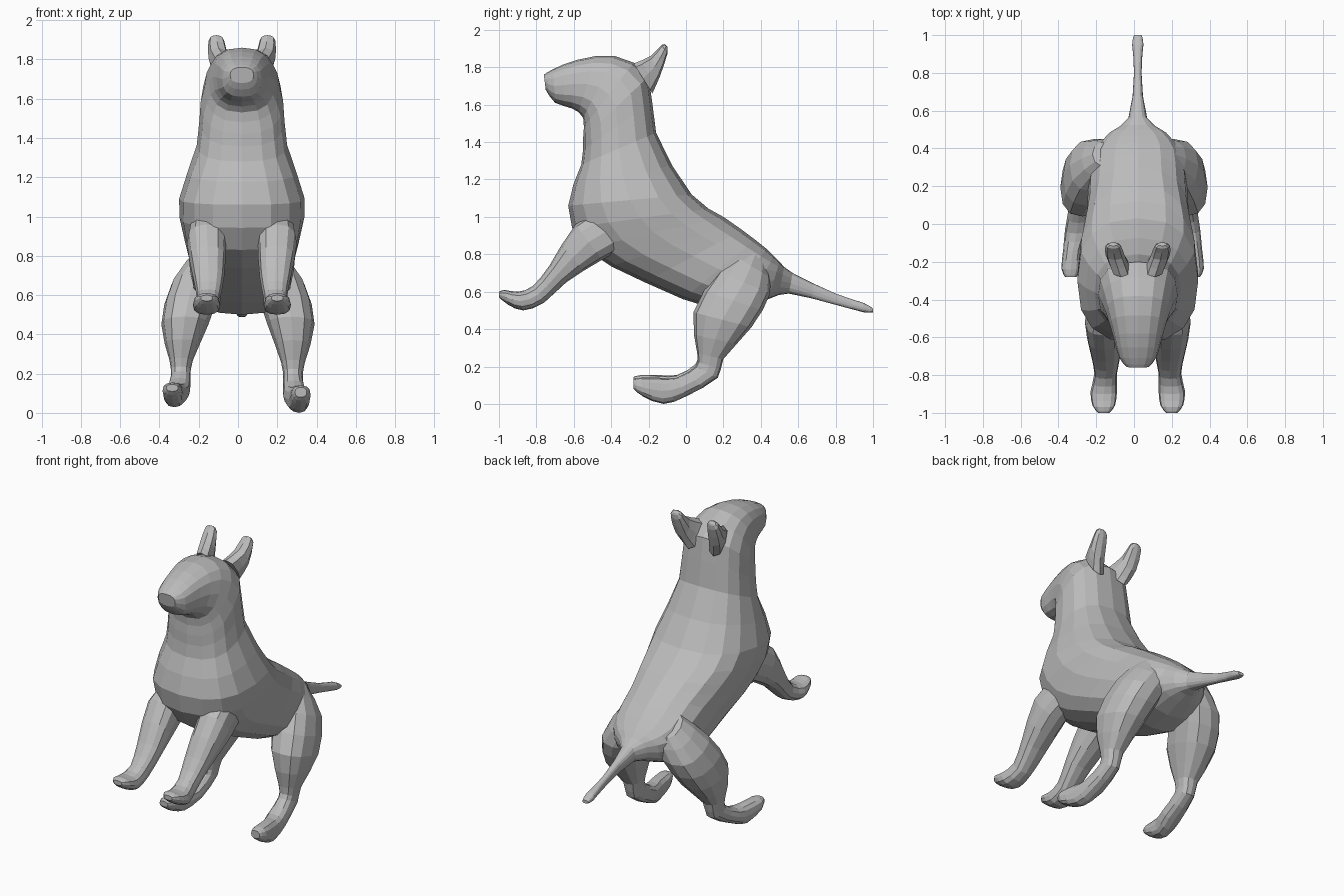
import bpy, bmesh, math
from mathutils import Vector

cube = bpy.data.objects.get("Cube")
if cube:
    bpy.data.objects.remove(cube, do_unlink=True)

grey = bpy.data.materials.new("plain grey")
grey.use_nodes = True
colour = (.5, .5, .5, 1)
grey.diffuse_color = colour
grey.node_tree.nodes["Principled BSDF"].inputs["Base Color"].default_value = colour

MIDDLE = .02  # the animal's own centre line


def halfway(before, start, end, after):
    """Smooth spline value in the middle of a span, for every ring setting."""
    return [(9 * (b + c) - a - d) / 16
            for a, b, c, d in zip(before, start, end, after)]


def refine(rings):
    """Add one smoothly interpolated ring between each pair of rings."""
    padded = [rings[0], *rings, rings[-1]]
    result = []
    for group in zip(padded, padded[1:], padded[2:], padded[3:]):
        result += [group[1], halfway(*group)]
    return result + [rings[-1]]


def rounded(value):
    """Slightly square off a circular coordinate."""
    return math.copysign(abs(value) ** .8, value)


def loft(name, rings, sides, sign=1):
    """Skin a tube; a ring is upper y, z, lower y, z, half width, sideways offset."""
    bm = bmesh.new()
    loops = []
    for upper_y, upper_z, lower_y, lower_z, width, offset in refine(rings):
        x = MIDDLE + sign * offset
        upper = Vector((x, upper_y, upper_z))
        lower = Vector((x, lower_y, lower_z))
        centre = (upper + lower) / 2
        across = Vector((width, 0, 0))
        loop = []
        for i in range(sides):
            angle = math.tau * i / sides
            point = centre + (upper - centre) * rounded(math.cos(angle))
            loop.append(bm.verts.new(point + across * rounded(math.sin(angle))))
        loops.append(loop)
    for first, second in zip(loops, loops[1:]):
        for i in range(sides):
            bm.faces.new((first[i - 1], first[i], second[i], second[i - 1]))
    # Close both ends
    bm.faces.new(loops[0])
    bm.faces.new(loops[-1])
    bmesh.ops.recalc_face_normals(bm, faces=bm.faces)
    mesh = bpy.data.meshes.new(name)
    bm.to_mesh(mesh)
    bm.free()
    mesh.materials.append(grey)
    bpy.context.collection.objects.link(bpy.data.objects.new(name, mesh))


# Head, neck, trunk and tail in one sweep from the nose
body = [
    (-.76, 1.76, -.75, 1.68, .06, 0),
    (-.71, 1.79, -.7, 1.61, .1, 0),
    (-.58, 1.84, -.61, 1.58, .13, 0),
    (-.38, 1.86, -.55, 1.53, .17, 0),
    (-.2, 1.75, -.55, 1.42, .21, 0),
    (-.16, 1.45, -.56, 1.28, .23, 0),
    (.03, 1.12, -.63, 1.06, .32, 0),
    (.2, 1, -.54, .83, .3, 0),
    (.3, .93, -.22, .65, .27, 0),
    (.43, .83, .18, .5, .25, 0),
    (.5, .76, .44, .56, .16, 0),
    (.57, .7, .55, .59, .05, 0),
    (.8, .59, .8, .53, .02, 0),
    (.95, .54, .95, .49, .03, 0),
    (1, .51, 1, .49, .02, 0),
]

# Front leg from shoulder to paw
front_leg = [
    (-.42, 1.06, -.28, .86, .08, .17),
    (-.59, .96, -.45, .77, .1, .18),
    (-.73, .74, -.64, .65, .08, .17),
    (-.82, .63, -.76, .54, .06, .17),
    (-.9, .6, -.87, .5, .07, .18),
    (-.97, .61, -.95, .53, .06, .18),
    (-1, .6, -1, .57, .03, .18),
]

# Hind leg from hip to toes
hind_leg = [
    (.3, .86, .44, .74, .11, .09),
    (.17, .71, .45, .59, .13, .19),
    (.04, .49, .35, .41, .12, .25),
    (.06, .27, .2, .24, .06, .26),
    (.05, .2, .17, .14, .05, .26),
    (-.05, .14, 0, .04, .06, .27),
    (-.14, .14, -.12, 0, .05, .29),
    (-.24, .14, -.23, .04, .05, .3),
    (-.28, .13, -.28, .08, .03, .3),
]

# Ear from its root to its tip
ear = [
    (-.28, 1.82, -.18, 1.66, .05, .09),
    (-.19, 1.86, -.14, 1.75, .05, .12),
    (-.13, 1.92, -.1, 1.87, .04, .13),
    (-.11, 1.92, -.1, 1.91, .01, .13),
]


def raise_foot(ring, lift=.04):
    """Lift and spread a ring more the nearer it is to the ground."""
    upper_y, upper_z, lower_y, lower_z, width, offset = ring
    amount = lift * max(0, 1 - 2 * upper_z)
    return (upper_y, upper_z + amount / 2, lower_y, lower_z + amount,
            width, offset + lift + amount / 2)


loft("body_and_tail", body, 16)
for side, sign in (("left", 1), ("right", -1)):
    loft(side + "_front_leg", front_leg, 12, sign)
    loft(side + "_ear", ear, 8, sign)
loft("left_hind_leg", hind_leg, 12)
# The right hind foot is held a little higher and farther out
loft("right_hind_leg", [raise_foot(ring) for ring in hind_leg], 12, -1)
